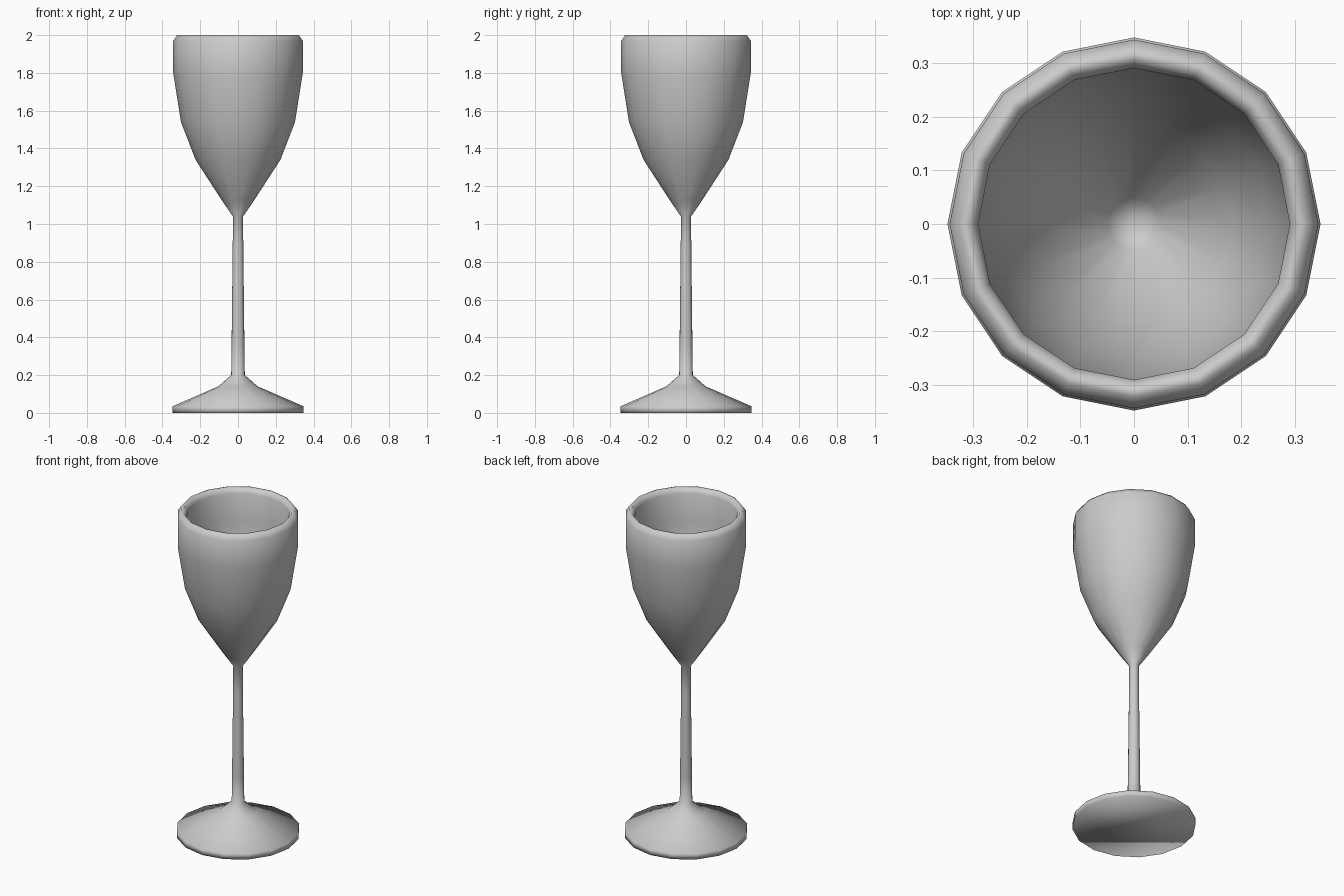
import bpy, bmesh, math

if "Cube" in bpy.data.objects:
    bpy.data.objects.remove(bpy.data.objects["Cube"])

SIDES = 16

# Half profile (radius, height): foot, stem, outer bowl, rim, inner bowl
profile = [
    (0.347, 0.0), (0.347, 0.035), (0.105, 0.14), (0.036, 0.20),
    (0.034, 0.36), (0.031, 0.62), (0.028, 0.88), (0.027, 1.04),
    (0.082, 1.12), (0.225, 1.34), (0.302, 1.54), (0.343, 1.80),
    (0.343, 1.97), (0.322, 2.0), (0.305, 2.0), (0.29, 1.97),
    (0.29, 1.80), (0.255, 1.56), (0.185, 1.37), (0.05, 1.16),
]


def lathe(name, points):
    """Revolve a profile about z, capping both ends."""
    bm = bmesh.new()
    rings = []
    for r, z in points:
        rings.append([bm.verts.new((r * math.cos(2 * math.pi * i / SIDES),
                                    r * math.sin(2 * math.pi * i / SIDES), z))
                      for i in range(SIDES)])
    for low, high in zip(rings, rings[1:]):
        for i in range(SIDES):
            j = (i + 1) % SIDES
            bm.faces.new((low[i], low[j], high[j], high[i]))
    # Flat underside of the foot
    bm.faces.new(rings[0][::-1])
    # Pointed bottom inside the bowl
    tip = bm.verts.new((0, 0, 1.12))
    for i in range(SIDES):
        bm.faces.new((rings[-1][i], rings[-1][(i + 1) % SIDES], tip))
    bmesh.ops.recalc_face_normals(bm, faces=bm.faces)
    for f in bm.faces:
        f.smooth = True
    mesh = bpy.data.meshes.new(name)
    bm.to_mesh(mesh)
    bm.free()
    obj = bpy.data.objects.new(name, mesh)
    bpy.context.collection.objects.link(obj)
    return obj


lathe("wine_goblet", profile)
